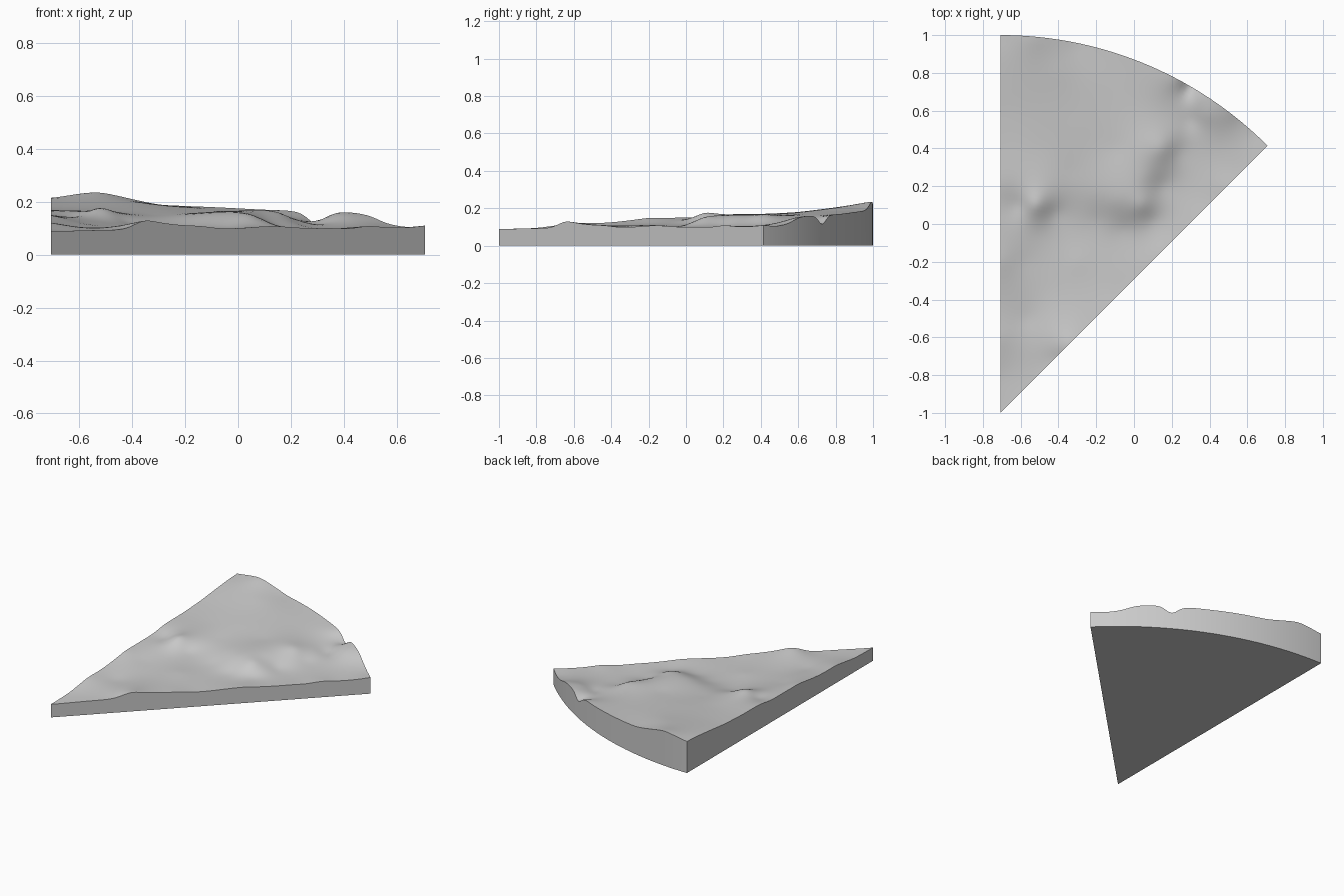
import bpy
import bmesh
import math

RADIUS, SWEEP = 2.0, math.pi / 4
APEX_X, APEX_Y = -math.sqrt(0.5), -1.0
RINGS, SLICES = 90, 70
SOFTNESS = 0.04

default_cube = bpy.data.objects.get("Cube")
if default_cube:
    bpy.data.objects.remove(default_cube, do_unlink=True)


def make_material(name, colour):
    material = bpy.data.materials.new(name)
    material.use_nodes = True
    material.diffuse_color = colour
    material.node_tree.nodes["Principled BSDF"].inputs["Base Color"].default_value = colour
    return material


# Rim heights, evenly spaced from the apex along each straight cut
diagonal_rim = [.09, .09, .092, .093, .1, .128, .12, .112, .108, .1, .1,
                .105, .108, .103, .1, .1, .1, .108, .103, .103, .11]
straight_rim = [.09, .095, .12, .125, .148, .15, .165, .17, .18, .2, .215]

# Curved rim as (x, height), with the stream notch near its right end
curved_rim = [(-.6, .23), (-.53, .235), (-.4, .21), (-.3, .19), (-.15, .182),
              (0, .175), (.1, .17), (.2, .165), (.25, .148), (.3, .115),
              (.35, .148), (.4, .16), (.5, .145), (.56, .12), (.64, .105)]

# Landmarks inside the sector as (x, y, height)
plateau = [(-.4, .8, .2), (-.2, .75, .18), (0, .65, .165), (-.3, .5, .17),
           (-.1, .4, .16), (.1, .5, .16), (.15, .4, .16), (.06, .25, .155),
           (.04, .1, .15), (-.1, .12, .15), (-.2, .16, .145),
           (-.55, .6, .18), (-.5, .4, .165), (-.33, .28, .15)]
cliff_foot = [(.24, .38, .115), (.15, .2, .11), (.1, .02, .105),
              (-.05, -.02, .105), (-.2, .02, .11), (.3, .55, .115), (.23, .5, .13)]
hills = [(-.52, .1, .175), (-.42, .06, .125), (-.5, -.05, .125),
         (-.61, .1, .145), (.38, .58, .145)]
lowland = [(-.3, -.2, .11), (-.45, -.35, .105), (-.57, -.5, .1),
           (-.58, -.2, .12), (.4, .45, .115), (.5, .35, .105), (.1, -.1, .103)]


def along_cut(heights, angle):
    """Place evenly spaced heights along one straight edge of the sector."""
    step = RADIUS / (len(heights) - 1)
    return [(APEX_X + i * step * math.cos(angle), APEX_Y + i * step * math.sin(angle), z)
            for i, z in enumerate(heights)]


def on_arc(x):
    return APEX_Y + math.sqrt(RADIUS ** 2 - (x - APEX_X) ** 2)


landmarks = along_cut(diagonal_rim, SWEEP)
landmarks += along_cut(straight_rim, math.pi / 2)[1:]
landmarks += [(x, on_arc(x), z) for x, z in curved_rim]
landmarks += plateau + cliff_foot + hills + lowland


def kernel(x, y, point):
    return math.sqrt((x - point[0]) ** 2 + (y - point[1]) ** 2 + SOFTNESS ** 2)


def solve(rows):
    """Gaussian elimination of an augmented matrix."""
    size = len(rows)
    for col in range(size):
        pivot = max(range(col, size), key=lambda r: abs(rows[r][col]))
        rows[col], rows[pivot] = rows[pivot], rows[col]
        rows[col] = [value / rows[col][col] for value in rows[col]]
        for r in range(size):
            if r != col:
                factor = rows[r][col]
                rows[r] = [a - factor * b for a, b in zip(rows[r], rows[col])]
    return [row[-1] for row in rows]


weights = solve([[kernel(x, y, p) for p in landmarks] + [z] for x, y, z in landmarks])


def ground_height(x, y):
    return sum(w * kernel(x, y, p) for w, p in zip(weights, landmarks))


# Terrain surface: rings of quads fanning out from the apex
bm = bmesh.new()


def ground_vert(ring, slice_index):
    radius = RADIUS * ring / RINGS
    angle = SWEEP * (1 + slice_index / SLICES)
    x = APEX_X + radius * math.cos(angle)
    y = APEX_Y + radius * math.sin(angle)
    return bm.verts.new((x, y, ground_height(x, y)))


apex = ground_vert(0, 0)
rings = [[ground_vert(r, s) for s in range(SLICES + 1)] for r in range(1, RINGS + 1)]
for s in range(SLICES):
    bm.faces.new((apex, rings[0][s], rings[0][s + 1]))
    for inner, outer in zip(rings, rings[1:]):
        bm.faces.new((inner[s], outer[s], outer[s + 1], inner[s + 1]))

# Walls and flat underside
rim = [e for e in bm.edges if e.is_boundary]
skirt = bmesh.ops.extrude_edge_only(bm, edges=rim)["geom"]
for item in skirt:
    if isinstance(item, bmesh.types.BMVert):
        item.co.z = 0
bmesh.ops.contextual_create(bm, geom=[g for g in skirt if isinstance(g, bmesh.types.BMEdge)
                                      and g.is_boundary])
bmesh.ops.recalc_face_normals(bm, faces=bm.faces)

mesh = bpy.data.meshes.new("terrain_sector")
bm.to_mesh(mesh)
bm.free()
mesh.materials.append(make_material("stone_grey", (0.6, 0.6, 0.6, 1)))
terrain = bpy.data.objects.new("terrain_sector", mesh)
bpy.context.collection.objects.link(terrain)

# Smooth ground with crisp rim edges
bpy.ops.object.select_all(action="DESELECT")
terrain.select_set(True)
bpy.context.view_layer.objects.active = terrain
bpy.ops.object.shade_smooth_by_angle(angle=math.radians(40))
